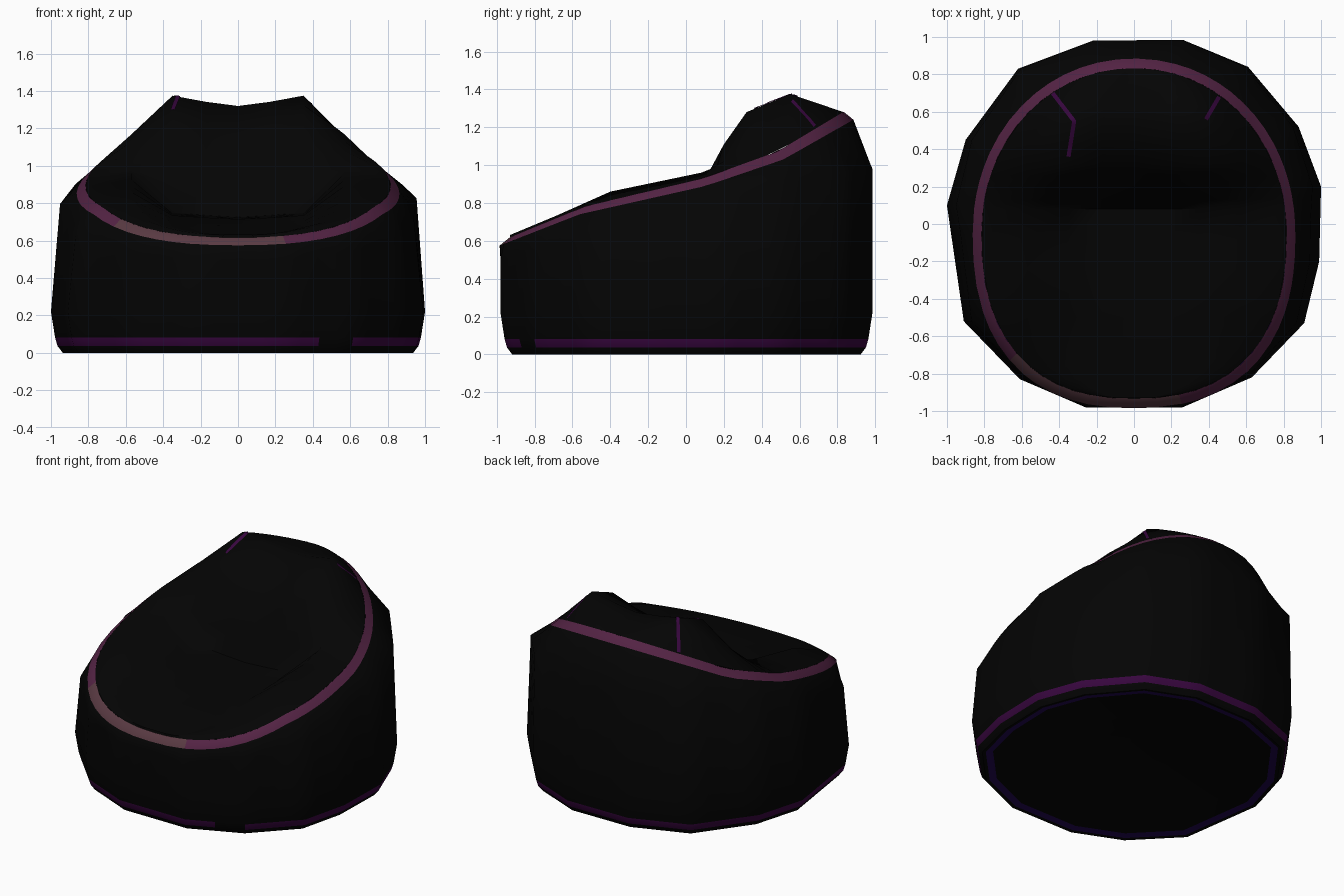
import bpy, bmesh, math
from mathutils import Vector

if "Cube" in bpy.data.objects:
    bpy.data.objects.remove(bpy.data.objects["Cube"])


def mat(name, rgb):
    m = bpy.data.materials.new(name)
    m.diffuse_color = (*rgb, 1)
    m.use_nodes = True
    m.node_tree.nodes["Principled BSDF"].inputs["Base Color"].default_value = m.diffuse_color
    return m


BLACK = mat("black fabric", (0.0012, 0.0012, 0.0012))
PLUM = mat("plum piping", (0.088, 0.017, 0.058))
MAUVE = mat("mauve piping", (0.10, 0.042, 0.055))
PURPLE = mat("deep purple trim", (0.04, 0.002, 0.05))
BLUE = mat("indigo trim", (0.014, 0.002, 0.075))


def finish(bm, name, mats):
    me = bpy.data.meshes.new(name)
    bm.to_mesh(me)
    bm.free()
    for m in mats:
        me.materials.append(m)
    ob = bpy.data.objects.new(name, me)
    bpy.context.collection.objects.link(ob)
    bpy.ops.object.select_all(action='DESELECT')
    ob.select_set(True)
    bpy.context.view_layer.objects.active = ob
    bpy.ops.object.shade_smooth_by_angle(angle=math.radians(60))
    return ob


def lerp_table(t, rows):
    """Piecewise linear lookup; rows are (key, value, value...)."""
    t = min(max(t, rows[0][0]), rows[-1][0])
    for a, b in zip(rows, rows[1:]):
        if t <= b[0]:
            k = (t - a[0]) / (b[0] - a[0])
            return [p + (q - p) * k for p, q in zip(a[1:], b[1:])]


# rim line where the seat meets the sides
CY, RX, RY = -0.05, 0.84, 0.91
INNER, OUTER = 0.97, 1.027


def rim_height(y):
    return lerp_table(y, [(-0.96, 0.605), (-0.55, 0.77), (0.1, 0.92), (0.5, 1.06), (0.86, 1.27)])[0]


def rim_power(dy):
    return 2.4 if dy < 0 else 2.05


def rim_point(x, y):
    dx, dy = x, y - CY
    n = rim_power(dy)
    r = (abs(dx / RX) ** n + abs(dy / RY) ** n) ** (-1 / n)
    return dx * r, dy * r


def inner_edge(y):
    """Half width and height of the piping's inner edge at y."""
    dy = (y - CY) / INNER
    n = rim_power(dy)
    w = RX * max(0.0, 1 - abs(dy / RY) ** n) ** (1 / n)
    return w * INNER, rim_height(CY + dy) + 0.012


# faceted outline seen from the top
OUTLINE = [(-0.26, -0.98), (0.26, -0.98), (0.63, -0.82), (0.91, -0.53), (0.99, -0.2),
           (1.0, 0.2), (0.88, 0.52), (0.61, 0.84), (0.26, 0.985), (-0.22, 0.98),
           (-0.62, 0.83), (-0.9, 0.45), (-1.0, 0.1), (-0.91, -0.52), (-0.61, -0.83)]
plan = []
for a, b in zip(OUTLINE, OUTLINE[1:] + OUTLINE[:1]):
    for i in range(4):
        plan.append((a[0] + (b[0] - a[0]) * i / 4, a[1] + (b[1] - a[1]) * i / 4))
N = len(plan)

# body: underside, trim band, bulging side, shoulder and piping
bm = bmesh.new()
rings = []
for s, z in ((0.87, 0.012), (0.915, 0.004), (0.937, 0), (0.965, 0.037), (0.978, 0.082), (1.0, 0.22)):
    rings.append([bm.verts.new((x * s, y * s, z)) for x, y in plan])
shoulder = []
for x, y in plan:
    z, sx = lerp_table(y, [(-0.98, 0.50, 0.96), (0, 0.765, 0.948), (0.5, 0.92, 0.965), (0.98, 0.98, 0.98)])
    shoulder.append(bm.verts.new((x * sx, y, z)))
rings.append(shoulder)
for s, dz in ((OUTER, -0.03), (INNER, 0.012)):
    ring = []
    for x, y in plan:
        px, py = rim_point(x, y)
        ring.append(bm.verts.new((px * s, py * s + CY, rim_height(py + CY) + dz)))
    rings.append(ring)
bm.faces.new(list(reversed(rings[0])))
for k, (lo, hi) in enumerate(zip(rings, rings[1:])):
    for j in range(N):
        f = bm.faces.new((lo[j], lo[(j + 1) % N], hi[(j + 1) % N], hi[j]))
        c = f.calc_center_median()
        if k == 0:
            f.material_index = 4
        elif k == 3 and not (0.4 < c.x < 0.6 and c.y < 0):
            f.material_index = 3
        elif k == 7:
            f.material_index = 2 if c.y < -0.7 and c.x < 0.28 else 1
finish(bm, "bag_body", (BLACK, PLUM, MAUVE, PURPLE, BLUE))

# seat heights: y, then z at the middle, the inner crest and the arm crest
SEAT = [(-0.932, 0.63, 0.63, 0.63), (-0.68, 0.68, 0.69, 0.735), (-0.4, 0.715, 0.735, 0.86),
        (0.08, 0.725, 0.75, 0.96), (0.13, 0.84, 0.90, 0.98), (0.2, 0.99, 1.11, 1.02),
        (0.32, 1.18, 1.28, 1.13), (0.55, 1.32, 1.375, 1.21), (0.7, 1.31, 1.325, 1.265),
        (0.832, 1.28, 1.28, 1.28)]

# seat: hollow cushion with arms and a two-peaked backrest
bm = bmesh.new()
YS = (-0.931, -0.925, -0.91, -0.88, -0.83, -0.76, -0.68, -0.6, -0.5, -0.4, -0.24, -0.08, 0.08, 0.13,
      0.2, 0.26, 0.32, 0.43, 0.55, 0.63, 0.7, 0.75, 0.79, 0.815, 0.828, 0.832)
grid = []
for y in YS:
    w, edge_z = inner_edge(y)
    z0, z1, z2 = lerp_table(y, SEAT)
    half = [(min(0.17, 0.3 * w), (z0 * 0.6 + z1 * 0.4)), (min(0.35, 0.6 * w), z1),
            (min(0.57, 0.85 * w), z2), (w, edge_z)]
    row = [(-x, z) for x, z in reversed(half)] + [(0, z0)] + half
    grid.append([bm.verts.new((x, y, z)) for x, z in row])
for a, b in zip(grid, grid[1:]):
    for i in range(len(a) - 1):
        bm.faces.new((a[i], a[i + 1], b[i + 1], b[i]))
seat = finish(bm, "seat_cushion", (BLACK,))


# seams running over the backrest peaks, laid on the cushion
def seam(name, path):
    pts = []
    for a, b in zip(path, path[1:]):
        pts += [Vector(a).lerp(Vector(b), i / 10) for i in range(10)]
    pts.append(Vector(path[-1]))
    bm = bmesh.new()
    prev = None
    for i, p in enumerate(pts):
        d = (pts[min(i + 1, len(pts) - 1)] - pts[max(i - 1, 0)]).normalized()
        side = Vector((-d.y, d.x)) * 0.011
        row = []
        for q in (p + side, p, p - side):
            hit, loc, nor, _ = seat.ray_cast((q.x, q.y, 3), (0, 0, -1))
            z = loc.z if hit else rim_height(q.y)
            row.append(bm.verts.new((q.x, q.y, z + 0.006)))
        if prev:
            for k in range(2):
                bm.faces.new((prev[k], prev[k + 1], row[k + 1], row[k]))
        prev = row
    if sum(f.calc_area() and (f.normal_update() or f.normal.z) for f in bm.faces) < 0:
        bmesh.ops.reverse_faces(bm, faces=bm.faces)
    finish(bm, name, (PURPLE,))


bpy.context.view_layer.update()
seam("left_back_seam", [(-0.435, 0.70), (-0.32, 0.55), (-0.35, 0.36)])
seam("right_back_seam", [(0.455, 0.68), (0.385, 0.56)])
